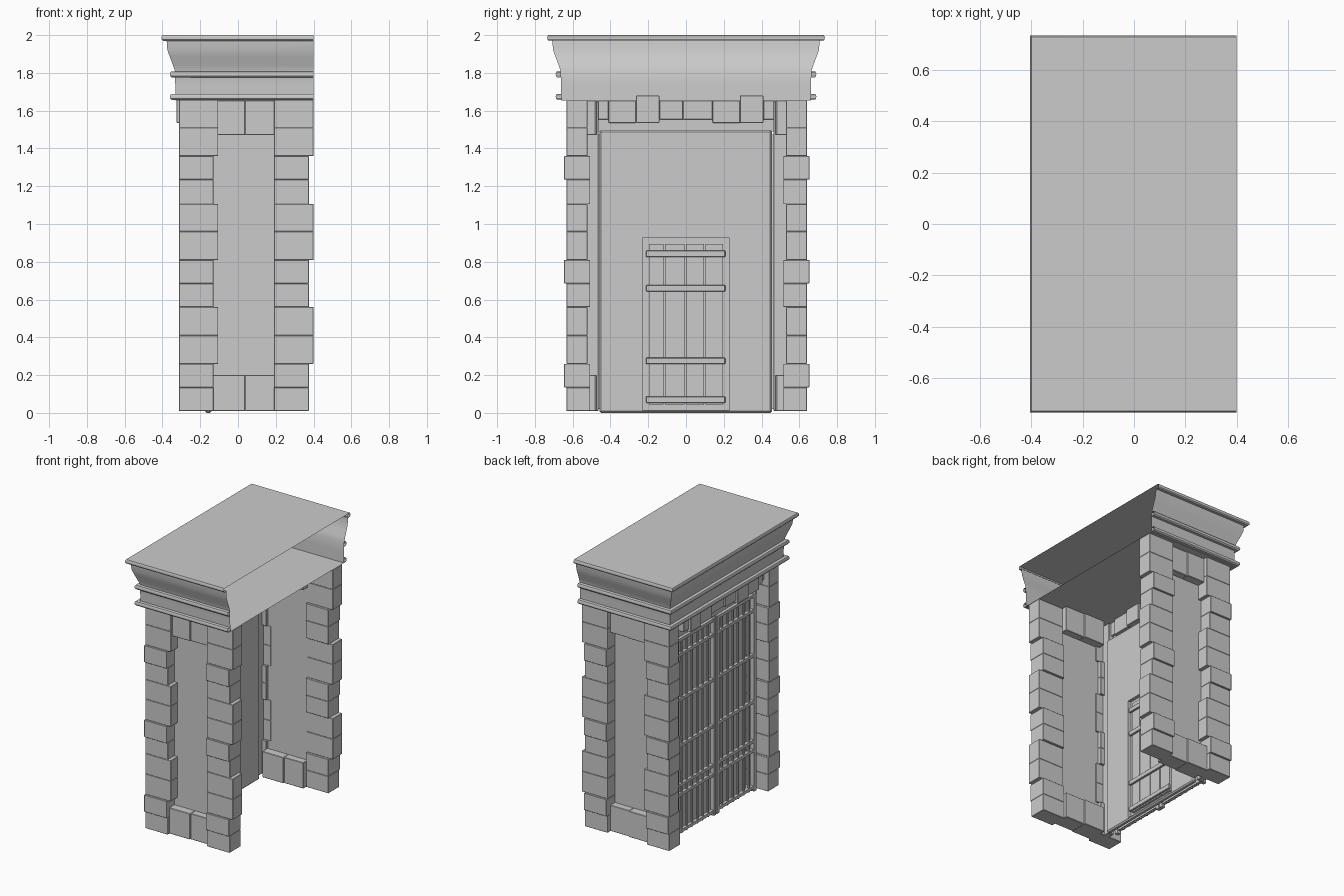
import bpy
import bmesh
from mathutils import Matrix, Vector

if "Cube" in bpy.data.objects:
    bpy.data.objects.remove(bpy.data.objects["Cube"], do_unlink=True)

stone = bpy.data.materials.new("pale_grey_stone")
stone.use_nodes = True
GREY = (0.6, 0.6, 0.6, 1)
stone.diffuse_color = GREY
stone.node_tree.nodes["Principled BSDF"].inputs["Base Color"].default_value = GREY


def finish(name, bm, bevel=0):
    mesh = bpy.data.meshes.new(name)
    bm.to_mesh(mesh)
    bm.free()
    mesh.materials.append(stone)
    obj = bpy.data.objects.new(name, mesh)
    bpy.context.scene.collection.objects.link(obj)
    if bevel:
        mod = obj.modifiers.new("soft_edges", "BEVEL")
        mod.width = bevel
        mod.segments = 1
    return obj


def boxes(name, bounds, bevel=0):
    """One object made of boxes given as (x0, x1, y0, y1, z0, z1)."""
    bm = bmesh.new()
    for x0, x1, y0, y1, z0, z1 in bounds:
        mid = Vector((x0 + x1, y0 + y1, z0 + z1)) / 2
        size = Matrix.Diagonal((abs(x1 - x0), abs(y1 - y0), z1 - z0, 1))
        bmesh.ops.create_cube(bm, size=1, matrix=Matrix.Translation(mid) @ size)
    return finish(name, bm, bevel)


def sweep(name, profile):
    """Sweep an (outward offset, height) profile round the three cornice sides."""
    bm = bmesh.new()
    rows = []
    for o, z in profile:
        x, y = -0.31 - o, 0.64 + o
        rows.append([bm.verts.new(p) for p in
                     ((0.4, -y, z), (x, -y, z), (x, y, z), (0.4, y, z))])
    for low, high in zip(rows, rows[1:]):
        for i in range(3):
            bm.faces.new((low[i + 1], low[i], high[i], high[i + 1]))
    obj = finish(name, bm)
    bpy.ops.object.select_all(action="DESELECT")
    obj.select_set(True)
    bpy.context.view_layer.objects.active = obj
    bpy.ops.object.shade_smooth_by_angle(angle=0.6)


def plate(name, x, y, z):
    """Single flat sheet reaching from x to the open side."""
    bm = bmesh.new()
    bm.faces.new([bm.verts.new(p) for p in
                  ((x, -y, z), (0.4, -y, z), (0.4, y, z), (x, y, z))])
    finish(name, bm)


# Side piers: quoin columns, thin recessed panel, base and top blocks
LEVELS = [0.01, 0.135, 0.26, 0.41, 0.56, 0.685, 0.81, 0.96,
          1.105, 1.235, 1.36, 1.51, 1.655]
for side, s, shift in (("front", -1, -0.008), ("back", 1, 0)):
    outer, inner = [], []
    for r, (z0, z1) in enumerate(zip(LEVELS, LEVELS[1:])):
        longer = 0.025 if r % 4 > 1 else 0
        y0 = s * ((0.515 if r % 4 < 2 else 0.53) + shift)
        y1 = s * ((0.653 if r % 4 == 1 else 0.641) + shift)
        outer.append((-0.313, -0.13 + longer, y0, y1, z0, z1))
        inner.append((0.19, 0.375 + longer, y0, y1, z0, z1))
    boxes(side + "_gate_side_quoins", outer, 0.002)
    boxes(side + "_open_side_quoins", inner, 0.002)
    boxes(side + "_pier_panel", [(-0.27, 0.32, s * 0.532, s * 0.552, 0.02, 1.65)])
    for part, z0, z1 in (("base", 0.01, 0.2), ("top", 1.47, 1.655)):
        boxes(f"{side}_{part}_blocks",
              [(-0.135, 0.038, s * 0.472, s * 0.612, z0, z1),
               (0.038, 0.195, s * 0.48, s * 0.605, z0, z1)], 0.003)
    boxes(side + "_gate_jamb", [(-0.21, -0.165, s * 0.462, s * 0.54, 0.01, 1.65)], 0.004)

# Lintel: backing beam with staggered blocks
boxes("lintel_beam", [(-0.27, -0.2, -0.53, 0.53, 1.555, 1.65),
                      (-0.25, -0.2, -0.48, 0.48, 1.49, 1.555)])
EDGES = [-0.47, -0.41, -0.265, -0.14, -0.015, 0.14, 0.285, 0.41, 0.47]
blocks = []
for i, (y0, y1) in enumerate(zip(EDGES, EDGES[1:])):
    proud = i in (2, 6)
    low = 0.535 if i in (1, 2, 5, 6) else 0.553
    out = 0.03 if proud else 0.015 * (i % 2)
    blocks.append((-0.295 - out, -0.185 + out, y0, y1, 1 + low, 1.68 if proud else 1.655))
boxes("lintel_blocks", blocks, 0.003)

# Inner wall with a recessed door opening
wall = boxes("inner_wall", [(-0.175, -0.14, -0.458, 0.455, 0, 1.497)], 0.009)
cutter = boxes("door_recess_cutter", [(-0.165, -0.1, -0.23, 0.23, 0.015, 0.927)])
cutter.hide_render = True
cutter.hide_set(True)
cut = wall.modifiers.new("door_recess", "BOOLEAN")
cut.operation = "DIFFERENCE"
cut.object = cutter
cut.solver = "EXACT"

# Door planks and cross battens
PLANKS = [-0.2, -0.115, -0.005, 0.098, 0.2]
boxes("door_planks", [(-0.168, -0.148, a + 0.004, b - 0.004, 0.045, 0.895)
                      for a, b in zip(PLANKS, PLANKS[1:])])
boxes("door_battens", [(-0.15, -0.133, -0.212, 0.208, z - 0.017, z + 0.017)
                       for z in (0.07, 0.275, 0.66, 0.842)], 0.003)

# Double barred gate
bars, rails = bmesh.new(), []
for s in (-1, 1):
    for i in range(1, 7):
        place = Matrix.Translation((-0.235, s * (0.02 + i * 0.062), 0.745))
        bmesh.ops.create_cone(bars, cap_ends=True, segments=8, radius1=0.008,
                              radius2=0.008, depth=1.43, matrix=place)
    for y in (0.018, 0.45):
        rails.append((-0.249, -0.221, s * (y - 0.014), s * (y + 0.014), 0.02, 1.475))
    for z in (0.05, 0.32, 0.39, 0.68, 1.02, 1.35, 1.46):
        rails.append((-0.247, -0.223, s * 0.018, s * 0.45, z - 0.011, z + 0.011))
finish("gate_bars", bars)
boxes("gate_frame", rails)

# Cornice: coved band, two bead mouldings, top rim, roof and soffit
sweep("cornice_cove", [(0.02, 1.655), (0.022, 1.735), (0.024, 1.81), (0.034, 1.84),
                       (0.051, 1.885), (0.064, 1.922), (0.068, 1.975)])
for name, z in (("lower_bead", 1.673), ("upper_bead", 1.792)):
    sweep(name, [(0.024, z - 0.017), (0.042, z - 0.016), (0.049, z - 0.008),
                 (0.05, z + 0.004), (0.045, z + 0.014), (0.024, z + 0.016)])
sweep("cornice_rim", [(0.066, 1.97), (0.088, 1.97), (0.094, 1.977),
                      (0.095, 1.99), (0.09, 2.0)])
plate("roof_slab", -0.4, 0.73, 2.0)
plate("cornice_soffit", -0.332, 0.662, 1.657)
